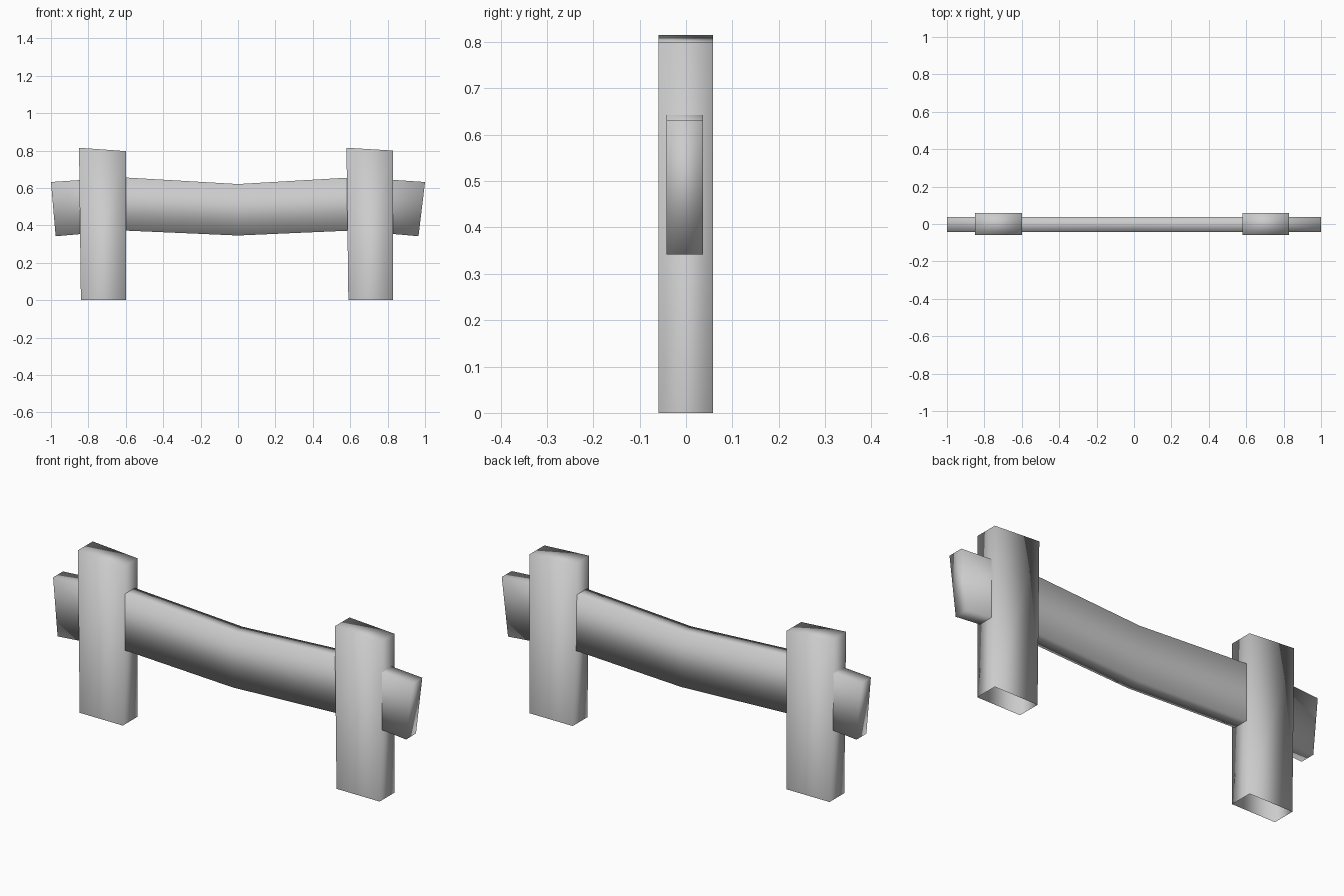
import bpy, bmesh

if "Cube" in bpy.data.objects:
    bpy.data.objects.remove(bpy.data.objects["Cube"])

mat = bpy.data.materials.new("light grey")
mat.diffuse_color = (0.6, 0.6, 0.6, 1)
mat.use_nodes = True
mat.node_tree.nodes["Principled BSDF"].inputs["Base Color"].default_value = mat.diffuse_color


def loft(name, rings, caps):
    """Skin four-sided rings together; caps = (close first, close last)."""
    bm = bmesh.new()
    loops = [[bm.verts.new(p) for p in ring] for ring in rings]
    for a, b in zip(loops, loops[1:]):
        for i in range(4):
            j = (i + 1) % 4
            bm.faces.new((a[i], a[j], b[j], b[i]))
    if caps[0]:
        bm.faces.new(loops[0][::-1])
    if caps[1]:
        bm.faces.new(loops[-1])
    bmesh.ops.recalc_face_normals(bm, faces=bm.faces)
    for f in bm.faces:
        f.smooth = True
    me = bpy.data.meshes.new(name)
    bm.to_mesh(me)
    bm.free()
    me.materials.append(mat)
    bpy.context.collection.objects.link(bpy.data.objects.new(name, me))


# Posts: hollow underneath, slanted top
def post(name, bottom, top, z_left, z_right):
    y0, y1 = -0.059, 0.058
    (a, b), (c, d) = bottom, top
    loft(name, [
        [(a, y0, 0), (b, y0, 0), (b, y1, 0), (a, y1, 0)],
        [(c, y0, z_left), (d, y0, z_right), (d, y1, z_right), (c, y1, z_left)],
    ], (False, True))


post("left_post", (-0.84, -0.60), (-0.85, -0.60), 0.815, 0.797)
post("right_post", (0.59, 0.83), (0.58, 0.83), 0.815, 0.80)

# Sagging rail: (top x, top z, bottom x, bottom z) at each bend
stations = [(-1.0, 0.632, -0.975, 0.342), (-0.62, 0.657, -0.62, 0.373),
            (0, 0.621, 0, 0.346),
            (0.62, 0.657, 0.62, 0.373), (1.0, 0.632, 0.965, 0.342)]
loft("rail", [[(xb, -0.042, zb), (xb, 0.037, zb), (xt, 0.037, zt), (xt, -0.042, zt)]
              for xt, zt, xb, zb in stations], (True, True))
